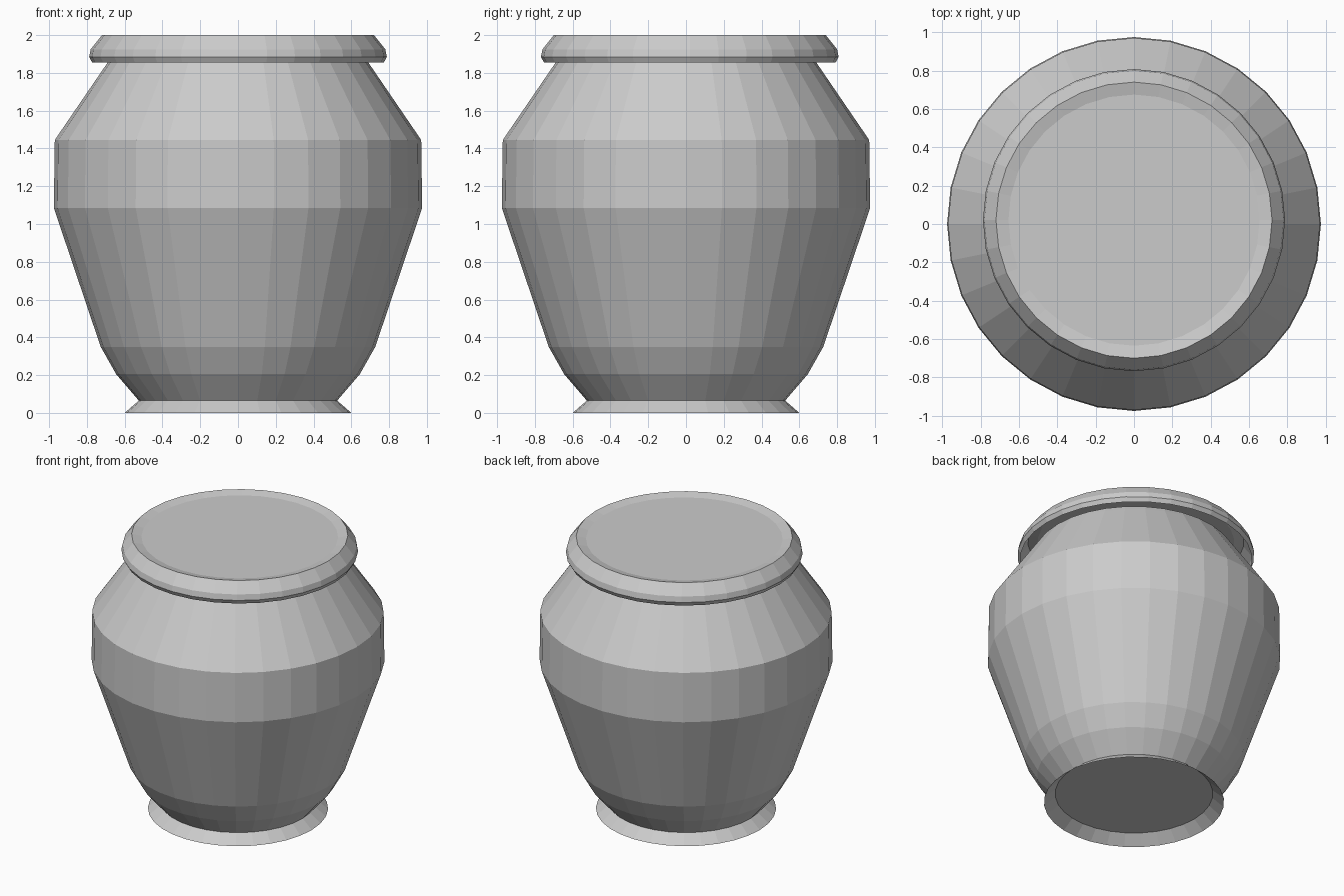
import bpy, bmesh
from math import cos, sin, tau

if "Cube" in bpy.data.objects:
    bpy.data.objects.remove(bpy.data.objects["Cube"])

SIDES = 32


def lathe(name, profile, cy=0.0, cap_first=False, cap_last=False):
    """Spin an (r, z) profile into a flat-shaded shell, optionally capped."""
    bm = bmesh.new()
    rings = [[bm.verts.new((r * cos(tau * i / SIDES), cy + r * sin(tau * i / SIDES), z))
              for i in range(SIDES)] for r, z in profile]
    for a, b in zip(rings, rings[1:]):
        for i in range(SIDES):
            j = (i + 1) % SIDES
            bm.faces.new((a[i], a[j], b[j], b[i]))
    if cap_first:
        bm.faces.new(rings[0][::-1])
    if cap_last:
        bm.faces.new(rings[-1])
    mesh = bpy.data.meshes.new(name)
    bm.to_mesh(mesh)
    bm.free()
    obj = bpy.data.objects.new(name, mesh)
    bpy.context.collection.objects.link(obj)
    return obj


# Flared hollow foot
lathe("foot", [(0.6, 0.0), (0.525, 0.065)])

# Pot body with flat bottom, open under the lid
lathe("pot_body", [(0.525, 0.065), (0.645, 0.205), (0.727, 0.35), (0.975, 1.085),
                   (0.97, 1.445), (0.69, 1.855), (0.665, 1.89)], cap_first=True)

# Lid: hollow shell with a shallow dished top, sitting slightly off centre
lathe("lid", [(0.772, 1.855), (0.788, 1.885), (0.78, 1.925), (0.72, 2.0),
              (0.655, 1.985)], cy=0.02, cap_last=True)
